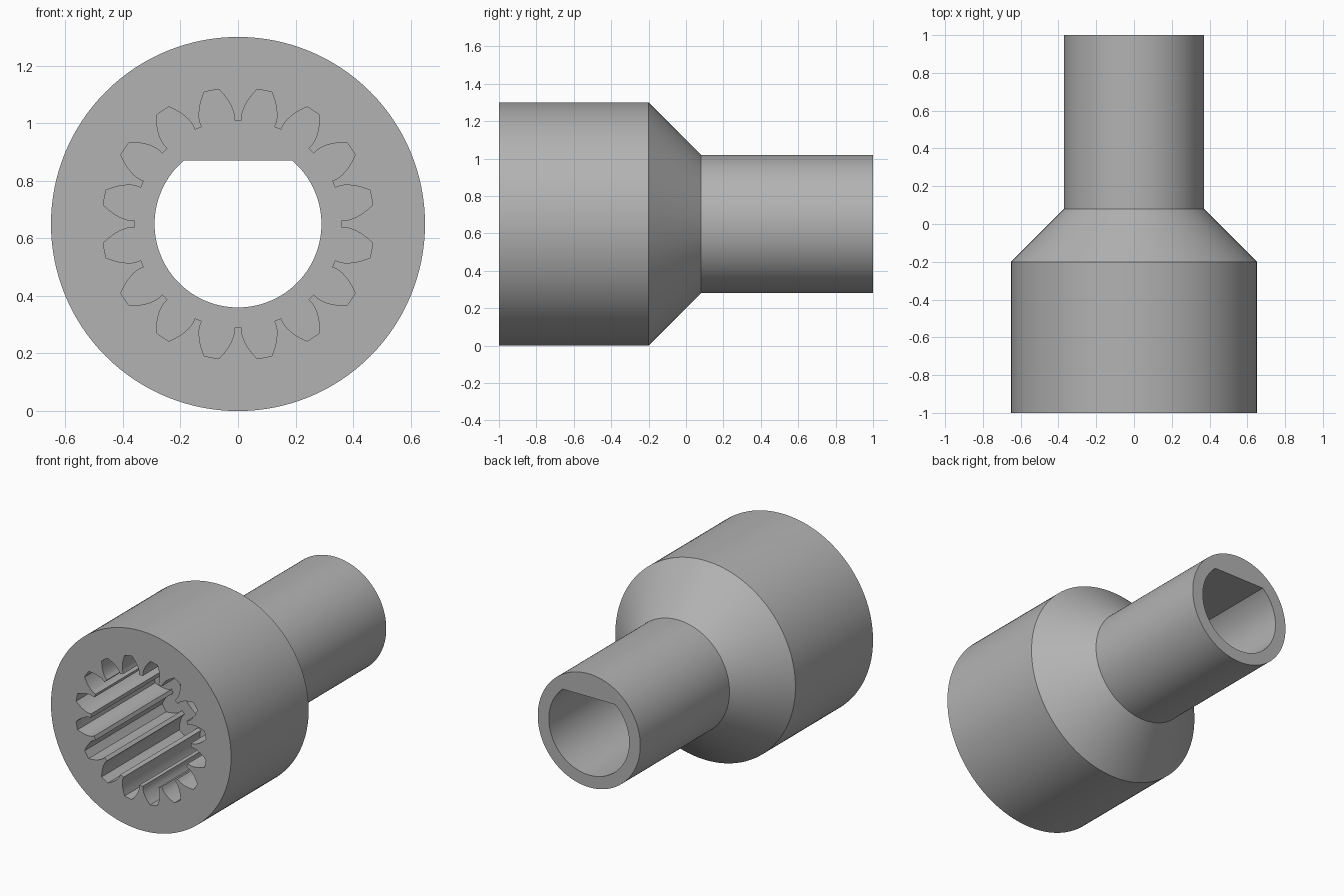
import bpy, bmesh
from math import sin, cos, tan, pi, radians, acos, asin, sqrt
from mathutils import Matrix, Vector

if "Cube" in bpy.data.objects:
    bpy.data.objects.remove(bpy.data.objects["Cube"], do_unlink=True)

AXIS_Z = 0.65
SEGMENTS = 128

steel = bpy.data.materials.new("plain grey")
steel.use_nodes = True
grey = (0.45, 0.45, 0.45, 1)
steel.diffuse_color = grey
steel.node_tree.nodes["Principled BSDF"].inputs["Base Color"].default_value = grey


def finish(name, bm):
    bmesh.ops.recalc_face_normals(bm, faces=bm.faces)
    mesh = bpy.data.meshes.new(name)
    bm.to_mesh(mesh)
    bm.free()
    mesh.materials.append(steel)
    obj = bpy.data.objects.new(name, mesh)
    bpy.context.collection.objects.link(obj)
    return obj


def lathe(name, profile):
    """Revolve (radius, y) points about the long axis and cap both ends."""
    bm = bmesh.new()
    rings = []
    for r, y in profile:
        angles = [2 * pi * i / SEGMENTS for i in range(SEGMENTS)]
        rings.append([bm.verts.new((r * sin(a), y, AXIS_Z + r * cos(a))) for a in angles])
    for a, b in zip(rings, rings[1:]):
        for i in range(SEGMENTS):
            j = (i + 1) % SEGMENTS
            bm.faces.new((a[i], a[j], b[j], b[i]))
    bm.faces.new(rings[0])
    bm.faces.new(rings[-1])
    return finish(name, bm)


def prism(name, outline, y0, y1):
    """Extrude a polar (radius, angle) outline along the long axis."""
    bm = bmesh.new()
    verts = [bm.verts.new((r * sin(a), y0, AXIS_Z + r * cos(a))) for r, a in outline]
    face = bm.faces.new(verts)
    out = bmesh.ops.extrude_face_region(bm, geom=[face])
    moved = [v for v in out["geom"] if isinstance(v, bmesh.types.BMVert)]
    bmesh.ops.translate(bm, verts=moved, vec=(0, y1 - y0, 0))
    return finish(name, bm)


def gear_outline(teeth, root, base, tip, base_half):
    """Involute teeth pointing outward, with a land at the root between them."""
    flank = [(root, base_half)]
    steps = 8
    for i in range(steps + 1):
        r = base + (tip - base) * (i / steps) ** 1.5
        phi = acos(min(1, base / r))
        flank.append((r, base_half - (tan(phi) - phi)))
    points = []
    for t in range(teeth):
        mid = (t + 0.5) * 2 * pi / teeth
        points += [(r, mid - a) for r, a in flank]
        points.append((tip, mid))
        points += [(r, mid + a) for r, a in reversed(flank)]
    return points


def d_outline(radius, flat):
    """Circle with a flat across its top."""
    half = acos(flat / radius)
    n = 96
    return [(radius, half + (2 * pi - 2 * half) * i / n) for i in range(n + 1)]


# Stepped outer body: wide socket, cone and narrow sleeve
body = lathe("splined_sleeve", [(0.65, -1), (0.65, -0.2), (0.37, 0.08), (0.37, 1)])

# Toothed socket in the front, D-shaped bore through the rest
cutters = [
    prism("socket_cutter", gear_outline(16, 0.36, 0.379, 0.473, radians(9.2)), -1.2, -0.2),
    prism("bore_cutter", d_outline(0.29, 0.22), -0.6, 1.2),
]
bpy.context.view_layer.objects.active = body
for cutter in cutters:
    cutter.hide_render = True
    mod = body.modifiers.new("cut", "BOOLEAN")
    mod.operation = "DIFFERENCE"
    mod.solver = "EXACT"
    mod.object = cutter
    bpy.ops.object.modifier_apply(modifier=mod.name)
    bpy.data.objects.remove(cutter, do_unlink=True)

# Smooth round surfaces, sharp rims
bpy.ops.object.select_all(action="DESELECT")
body.select_set(True)
bpy.ops.object.shade_smooth_by_angle(angle=radians(25))
